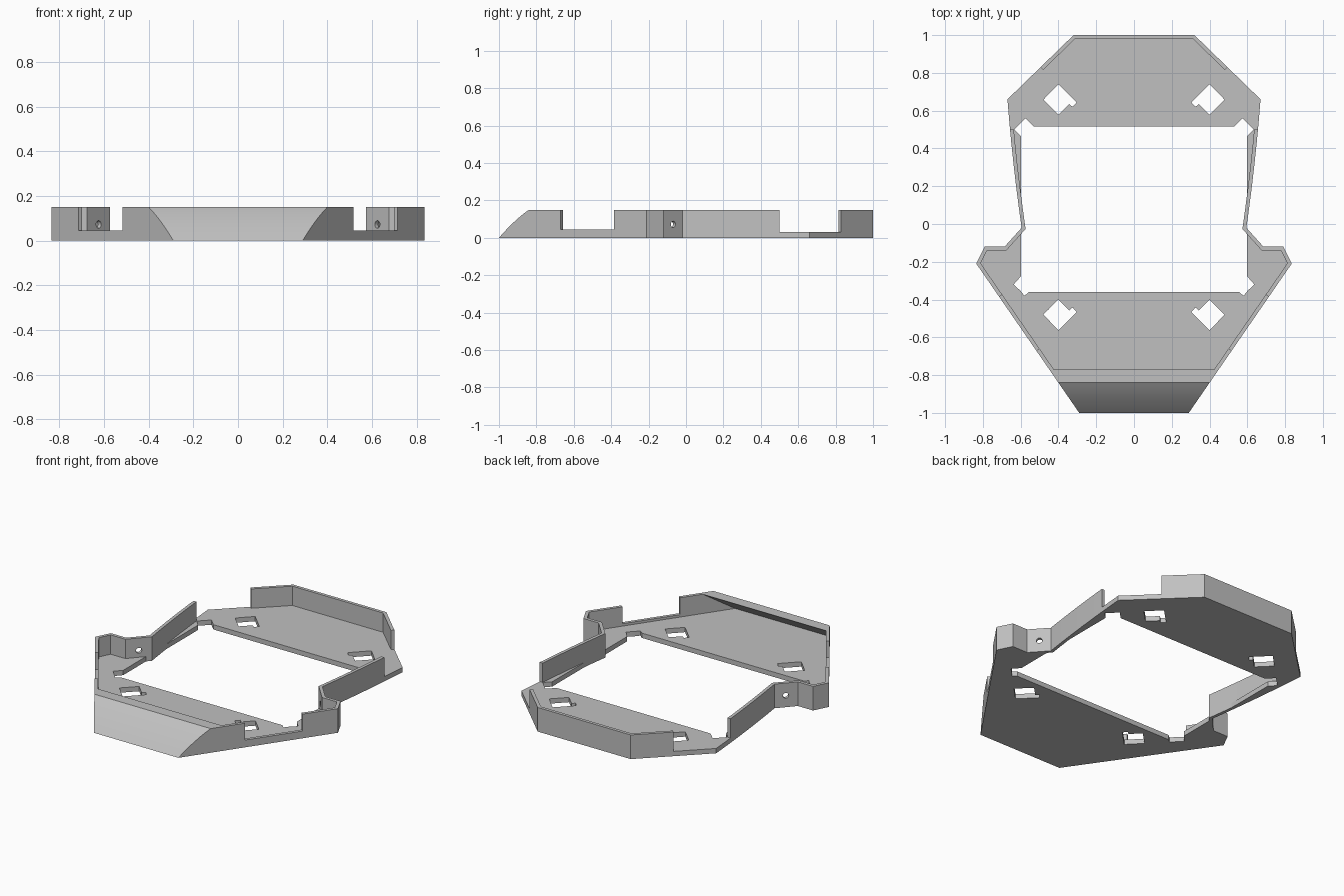
import bpy, bmesh, math
from mathutils import Vector

cube = bpy.data.objects.get("Cube")
if cube:
    bpy.data.objects.remove(cube, do_unlink=True)

HEIGHT, FLOOR, WALL = 0.15, 0.03, 0.02

grey = bpy.data.materials.new("plain grey")
grey.use_nodes = True
COLOR = (0.53, 0.53, 0.53, 1)
grey.diffuse_color = COLOR
grey.node_tree.nodes["Principled BSDF"].inputs["Base Color"].default_value = COLOR


def add_object(name, bm):
    bmesh.ops.recalc_face_normals(bm, faces=bm.faces)
    mesh = bpy.data.meshes.new(name)
    bm.to_mesh(mesh)
    bm.free()
    mesh.materials.append(grey)
    obj = bpy.data.objects.new(name, mesh)
    bpy.context.collection.objects.link(obj)
    return obj


def extrude(bm, points, step):
    face = bm.faces.new([bm.verts.new(p) for p in points])
    new = bmesh.ops.extrude_face_region(bm, geom=[face])["geom"]
    bmesh.ops.translate(bm, vec=step, verts=[v for v in new if isinstance(v, bmesh.types.BMVert)])


def prism(bm, poly, z0, z1):
    extrude(bm, [(x, y, z0) for x, y in poly], (0, 0, z1 - z0))


def mirror(poly):
    return [(-x, y) for x, y in reversed(poly)]


def inset(poly, d):
    """Mitred inward offset of a clockwise outline."""
    out = []
    for i, p in enumerate(poly):
        p = Vector(p)
        a = (p - Vector(poly[i - 1])).normalized()
        b = (Vector(poly[(i + 1) % len(poly)]) - p).normalized()
        na, nb = Vector((a.y, -a.x)), Vector((b.y, -b.x))
        out.append(tuple(p + (na + nb) * d / (1 + na.dot(nb))))
    return out


def cut(obj, cutter):
    cutter.hide_render = True
    mod = obj.modifiers.new("cut", 'BOOLEAN')
    mod.operation, mod.solver, mod.object = 'DIFFERENCE', 'EXACT', cutter
    bpy.context.view_layer.objects.active = obj
    bpy.ops.object.modifier_apply(modifier=mod.name)
    bpy.data.objects.remove(cutter, do_unlink=True)


def behind_ramp(bm):
    """Trim a solid along the inside of the sloping front."""
    geom = bm.verts[:] + bm.edges[:] + bm.faces[:]
    res = bmesh.ops.bisect_plane(bm, geom=geom, plane_co=(0, -0.77, HEIGHT),
                                 plane_no=(0, -0.12, 0.16), clear_outer=False, clear_inner=False)
    side = Vector((0, -0.12, 0.16))
    front = [v for v in bm.verts if side.dot(v.co - Vector((0, -0.77, HEIGHT))) > 1e-5 and v.co.y < -0.77]
    bmesh.ops.delete(bm, geom=front, context='VERTS')
    bmesh.ops.holes_fill(bm, edges=[e for e in bm.edges if e.is_boundary], sides=0)


# Plan outline: back, gently bowed waist, side wings, tapering front
waist = [(0.67 - 0.075 * (0.7 * t + 0.3 * t * t), 0.66 - 0.68 * t) for t in (i / 6 for i in range(7))]
half = [(0.32, 1)] + waist + [(0.685, -0.12), (0.79, -0.12), (0.835, -0.21), (0.29, -1)]
outline = half + mirror(half)
inner = inset(outline, WALL)


def inner_solid(name, z0, z1):
    bm = bmesh.new()
    # the inner space is a prism whose front end leans with the ramp
    slope = lambda z: -0.77 - (HEIGHT - z) * 0.16 / 0.12
    n = len(half)
    rings = []
    for z in (z0, z1):
        ring = list(inner)
        y = slope(z)
        a, b = Vector(inner[n - 2]), Vector(inner[n - 1])
        x = a.lerp(b, (y - a.y) / (b.y - a.y)).x
        ring[n - 1], ring[n] = (x, y), (-x, y)
        rings.append([bm.verts.new((px, py, z)) for px, py in ring])
    low, high = rings
    bm.faces.new(low)
    bm.faces.new(high)
    for i in range(len(low)):
        bm.faces.new((low[i - 1], low[i], high[i], high[i - 1]))
    return add_object(name, bm)


# Rim wall with curved sloping front
bm = bmesh.new()
prism(bm, outline, 0, HEIGHT)
rim = add_object("rim_wall", bm)
cut(rim, inner_solid("inner_space", -0.04, HEIGHT + 0.04))

steps = [i / 8 for i in range(9)]
ramp = [(-1 + 0.16 * t, HEIGHT * (t + 0.25 * t * (1 - t))) for t in steps]
profile = [(-1.2, -0.03), (-1.02, -0.03)] + ramp + [(-0.81, 0.172), (-0.81, 0.3), (-1.2, 0.3)]
bm = bmesh.new()
extrude(bm, [(-1, y, z) for y, z in profile], (2, 0, 0))
cut(rim, add_object("ramp_cutter", bm))

# Side openings in the rim
along = Vector((0.835 - 0.29, 0.79)).normalized()
across = Vector((along.y, -along.x)) * 0.05
a, b = Vector((0.517, -0.67)), Vector((0.714, -0.385))
front_notch = [tuple(p) for p in (a - across, b - across, b + across, a + across)]
back_notch = [(0.535, 0.87), (0.455, 0.79), (0.6, 0.63), (0.6, 0.5), (0.73, 0.5), (0.73, 0.68)]
bm = bmesh.new()
for poly, z in ((front_notch, 0.045), (back_notch, FLOOR)):
    for shape in (poly, mirror(poly)):
        prism(bm, shape, z, 0.3)
cut(rim, add_object("notch_cutter", bm))

# Round screw holes through the slanted wing walls
for s in (1, -1):
    bpy.ops.mesh.primitive_cylinder_add(vertices=24, radius=0.017, depth=0.12, location=(s * 0.632, -0.075, 0.072))
    drill = bpy.context.object
    normal = Vector((s * 0.1, 0.09, 0))
    drill.rotation_euler = normal.to_track_quat('Z', 'Y').to_euler()
    bpy.context.view_layer.update()
    cut(rim, drill)

# Floor plate with central opening and keyed diamond holes
floor = inner_solid("floor_plate", 0, FLOOR)
side = [(0.53, 0.515), (0.575, 0.56), (0.59, 0.545), (0.605, 0.53), (0.635, 0.5), (0.597, 0.462),
        (0.597, -0.275), (0.637, -0.32), (0.6, -0.355), (0.58, -0.38), (0.556, -0.36)]
diamond = [(0, 0.082), (0.08, 0), (0, -0.08), (-0.057, -0.023), (-0.075, -0.038), (-0.096, -0.014)]
bm = bmesh.new()
prism(bm, side + mirror(side), -0.1, 0.1)
for y, flip in ((0.658, 1), (-0.48, -1)):
    hole = [(0.4 + px, y + flip * py) for px, py in diamond]
    prism(bm, hole, -0.1, 0.1)
    prism(bm, mirror(hole), -0.1, 0.1)
cut(floor, add_object("floor_cutter", bm))

# Smooth the curved surfaces, keep corners crisp
for obj in (rim, floor):
    bpy.ops.object.select_all(action='DESELECT')
    obj.select_set(True)
    bpy.context.view_layer.objects.active = obj
    bpy.ops.object.shade_smooth_by_angle(angle=math.radians(20))
